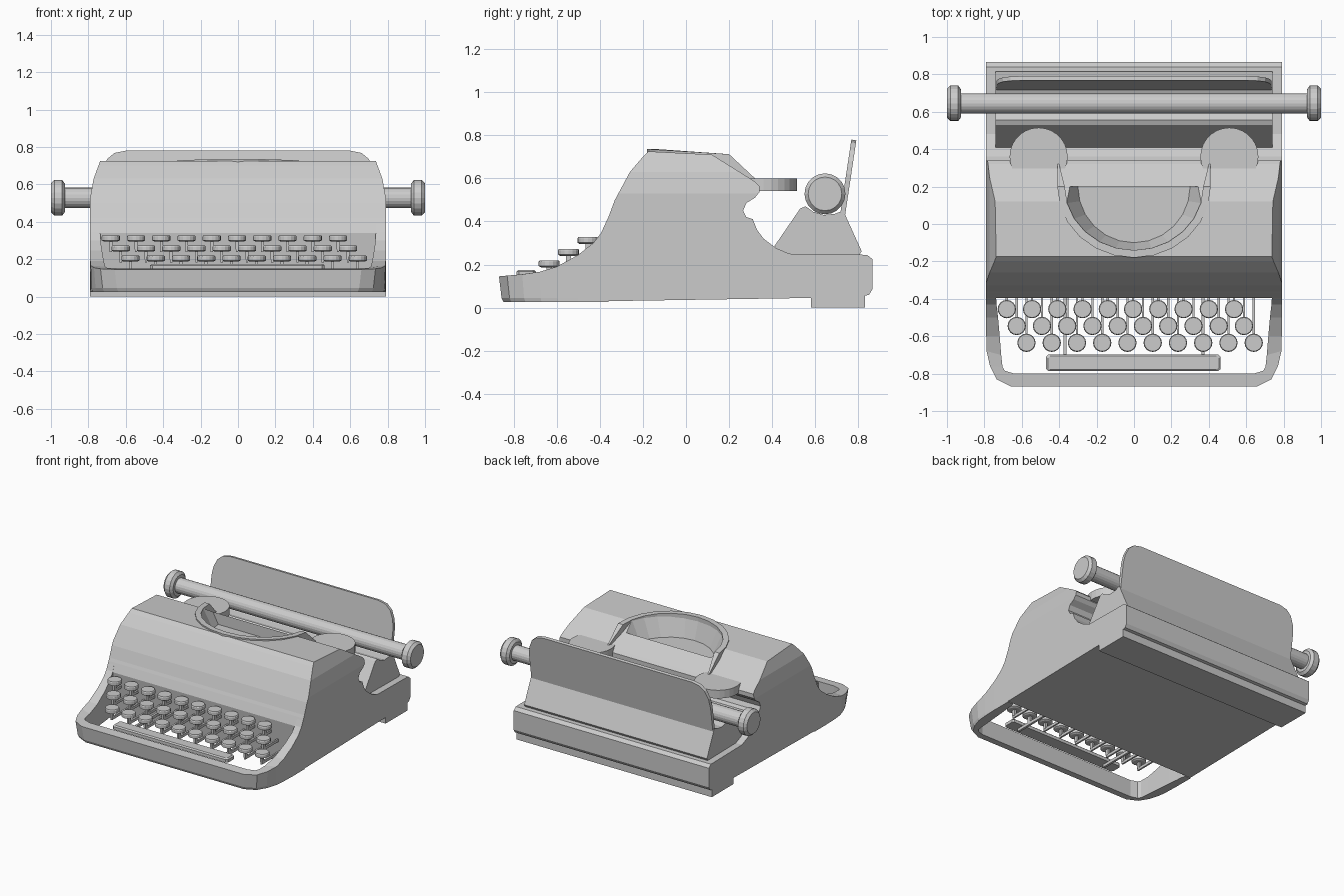
import bpy, bmesh, math
from mathutils import Vector

if "Cube" in bpy.data.objects:
    bpy.data.objects.remove(bpy.data.objects["Cube"])

grey = bpy.data.materials.new("light_grey_enamel")
grey.diffuse_color = (0.6, 0.6, 0.6, 1)
grey.use_nodes = True
grey.node_tree.nodes["Principled BSDF"].inputs["Base Color"].default_value = grey.diffuse_color


def finish(name, bm, flip=True):
    if flip:
        bmesh.ops.recalc_face_normals(bm, faces=bm.faces[:])
    me = bpy.data.meshes.new(name)
    bm.to_mesh(me)
    bm.free()
    me.materials.append(grey)
    ob = bpy.data.objects.new(name, me)
    bpy.context.collection.objects.link(ob)
    return ob


def loft_bm(rings, bm=None):
    """Skin a row of closed rings and cap both ends."""
    bm = bm or bmesh.new()
    vs = [[bm.verts.new(p) for p in r] for r in rings]
    n = len(rings[0])
    for a, b in zip(vs, vs[1:]):
        for i in range(n):
            j = (i + 1) % n
            bm.faces.new((a[i], a[j], b[j], b[i]))
    bm.faces.new(vs[0])
    bm.faces.new(vs[-1][::-1])
    return bm


def side_prism(profile, half):
    """Extrude a (y, z) profile across the width."""
    return loft_bm([[(x, y, z) for y, z in profile] for x in (-half, half)])


def lathe_x(name, profile, y, z, sides):
    """Turn (x, radius) stations about a crosswise axis."""
    ring = [2 * math.pi * i / sides for i in range(sides)]
    return finish(name, loft_bm([[(x, y + r * math.cos(a), z + r * math.sin(a))
                                  for a in ring] for x, r in profile]))


def add_disc(bm, x, y, stations, sides):
    """Turn (z, radius) stations about an upright axis."""
    ring = [2 * math.pi * i / sides for i in range(sides)]
    loft_bm([[(x + r * math.cos(a), y + r * math.sin(a), z)
              for a in ring] for z, r in stations], bm)


def add_box(bm, x0, x1, y0, y1, z0, z1):
    loft_bm([[(x0, y0, z), (x1, y0, z), (x1, y1, z), (x0, y1, z)] for z in (z0, z1)], bm)


def interp(t, table):
    for (a, va), (b, vb) in zip(table, table[1:]):
        if t <= b:
            break
    return va + (vb - va) * (t - a) / (b - a)


# Main housing: hood, rear deck and foot in one profile
hood = [(-0.36, 0.03), (-0.395, 0.34), (-0.37, 0.40), (-0.36, 0.42), (-0.33, 0.50),
        (-0.26, 0.63), (-0.20, 0.70), (-0.175, 0.725), (0.12, 0.71), (0.32, 0.585),
        (0.34, 0.565), (0.34, 0.535), (0.32, 0.51), (0.28, 0.485), (0.265, 0.45),
        (0.28, 0.42), (0.31, 0.41), (0.33, 0.36), (0.36, 0.32), (0.42, 0.275),
        (0.48, 0.25), (0.84, 0.245), (0.865, 0.225), (0.865, 0.085), (0.85, 0.06),
        (0.83, 0.055), (0.83, 0.0), (0.58, 0.0), (0.58, 0.045)]
bm = side_prism(hood, 0.79)
for h in (0.53, 0.63):
    bmesh.ops.bisect_plane(bm, geom=bm.verts[:] + bm.edges[:] + bm.faces[:],
                           plane_co=(0, 0, h), plane_no=(0, 0, 1))
taper = [(0, 0.79), (0.53, 0.79), (0.63, 0.772), (0.73, 0.735)]
for v in bm.verts:
    v.co.x = math.copysign(interp(v.co.z, taper), v.co.x)
housing = finish("housing", bm)

# Type basket opening cut into the hood
angles = [math.pi * i / 12 for i in range(13)]


def bowl(rx, ry, z):
    return [(rx * math.cos(a), 0.20 - ry * math.sin(a), z) for a in angles]


cutter = finish("basket_cutter", loft_bm([bowl(0.30, 0.30, 0.58), bowl(0.375, 0.345, 0.72),
                                          bowl(0.375, 0.345, 0.80)]))
cutter.hide_render = True
cutter.hide_viewport = True
mod = housing.modifiers.new("basket_opening", "BOOLEAN")
mod.operation = "DIFFERENCE"
mod.solver = "EXACT"
mod.object = cutter

# Raised rim around the basket, running down to two rear tips
rings = [[(0.40, 0.32, 0.56), (0.41, 0.32, 0.56), (0.41, 0.32, 0.60), (0.40, 0.32, 0.60)]]
for a in angles:
    c, s = math.cos(a), math.sin(a)
    top = 0.712 + 0.024 * s
    rings.append([(rx * c, 0.20 - ry * s, z) for rx, ry, z in
                  ((0.370, 0.34, top - 0.075), (0.41, 0.38, top - 0.075),
                   (0.41, 0.38, top), (0.370, 0.34, top))])
rings.append([(-x, y, z) for x, y, z in rings[0]])
finish("basket_rim", loft_bm(rings))

# Keyboard surround: U-shaped frame, open through the middle
slope = [(-0.87, 0.145), (-0.70, 0.16), (-0.60, 0.19), (-0.50, 0.245), (-0.43, 0.30),
         (-0.395, 0.345), (-0.36, 0.42)]
stations = [(0.79, -0.36, 0.745, -0.36), (0.79, -0.395, 0.737, -0.395),
            (0.79, -0.43, 0.735, -0.43), (0.79, -0.50, 0.727, -0.50),
            (0.79, -0.60, 0.718, -0.60), (0.788, -0.68, 0.710, -0.70),
            (0.77, -0.76, 0.703, -0.765), (0.735, -0.83, 0.69, -0.785),
            (0.66, -0.868, 0.64, -0.80)]
rings = []
for ox, oy, ix, iy in stations:
    d = min(1, max(0, (-0.55 - oy) / 0.3))
    bx, by = ox - 0.02 * d, oy + 0.022 * d
    rings.append([(bx, by, 0.025), (ox - 0.012 * d, oy + 0.012 * d, 0.045),
                  (ox, oy, interp(oy, slope)), (ix, iy, interp(iy, slope)), (ix, iy, 0.025)])
rings += [[(-x, y, z) for x, y, z in r] for r in reversed(rings)]
finish("keyboard_frame", loft_bm(rings))

# Round keys on posts with levers running back under the hood
caps, levers = bmesh.new(), bmesh.new()
for x0, y, top in ((-0.68, -0.455, 0.327), (-0.627, -0.545, 0.272), (-0.575, -0.635, 0.219)):
    for i in range(10):
        x = x0 + 0.135 * i
        add_disc(caps, x, y, ((top - 0.032, 0.038), (top - 0.026, 0.049),
                              (top - 0.006, 0.049), (top, 0.045)), 16)
        add_box(levers, x - 0.008, x + 0.008, y - 0.012, y + 0.012, top - 0.075, top - 0.03)
        add_box(levers, x - 0.006, x + 0.006, y - 0.01, -0.37, top - 0.09, top - 0.07)
finish("key_caps", caps)
finish("key_levers", levers)

# Space bar with two support arms
bm = bmesh.new()
outline = [(-0.47, -0.775), (-0.457, -0.787), (0.45, -0.787), (0.463, -0.775),
           (0.463, -0.71), (0.45, -0.697), (-0.457, -0.697), (-0.47, -0.71)]
loft_bm([[(x * k, -0.742 + (y + 0.742) * m, z) for x, y in outline]
         for k, m, z in ((1, 1, 0.145), (1, 1, 0.167), (0.98, 0.8, 0.175))], bm)
finish("space_bar", bm)
bm = bmesh.new()
for x in (-0.37, 0.37):
    add_box(bm, x - 0.008, x + 0.008, -0.75, -0.365, 0.125, 0.147)
finish("space_bar_arms", bm)

# Ribbon spool covers
for side, x in (("left", -0.51), ("right", 0.51)):
    bm = bmesh.new()
    add_disc(bm, x, 0.36, ((0.54, 0.155), (0.60, 0.155)), 28)
    finish(side + "_spool_cover", bm)

# Carriage with a trough for the roller
trough = [(0.41, 0.285), (0.53, 0.46), (0.555, 0.47), (0.59, 0.445), (0.64, 0.43),
          (0.69, 0.435), (0.73, 0.45), (0.815, 0.262), (0.80, 0.235), (0.45, 0.235)]
finish("carriage", side_prism(trough, 0.74))

# Roller and end knobs
lathe_x("roller", [(-0.95, 0.054), (0.95, 0.054)], 0.645, 0.528, 20)
for side, s in (("left", -1), ("right", 1)):
    lathe_x(side + "_knob", [(s * 0.925, 0.075), (s * 0.94, 0.095),
                             (s * 0.982, 0.095), (s * 1.0, 0.078)], 0.645, 0.528, 20)

# Leaning paper rest with rounded top corners
edge = [(0.735, 0.41), (0.735, 0.62), (0.725, 0.68), (0.70, 0.735), (0.66, 0.768), (0.60, 0.78)]
edge += [(-x, z) for x, z in reversed(edge)]
finish("paper_rest", loft_bm([[(x, y + (z - 0.41) * 0.15, z + dz) for x, z in edge]
                              for y, dz in ((0.712, 0), (0.735, -0.004))]))
